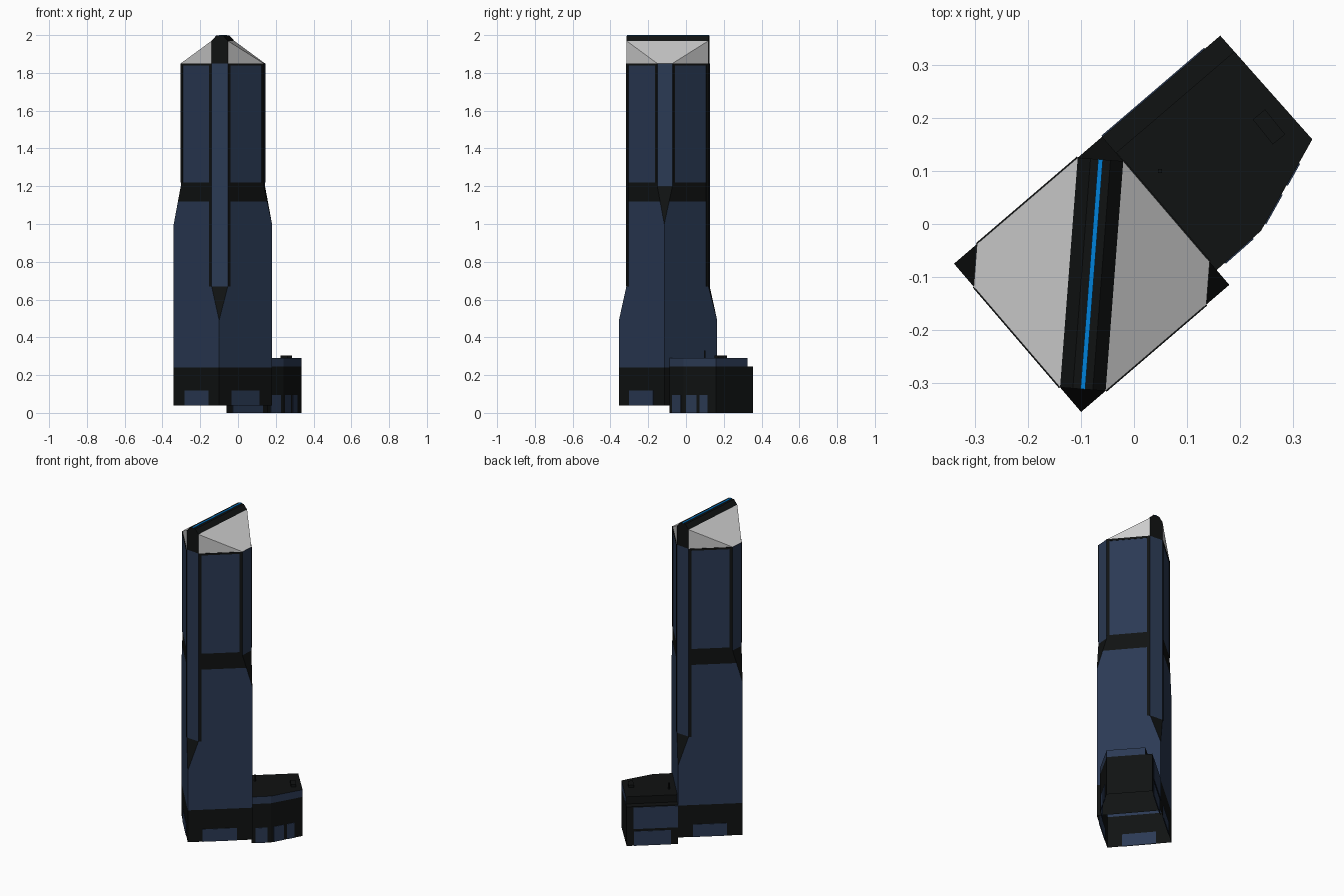
import bpy, bmesh
from math import radians
from mathutils import Matrix, Vector

if "Cube" in bpy.data.objects:
    bpy.data.objects.remove(bpy.data.objects["Cube"])


def material(name, rgb):
    m = bpy.data.materials.new(name)
    m.diffuse_color = (*rgb, 1)
    m.use_nodes = True
    m.node_tree.nodes["Principled BSDF"].inputs["Base Color"].default_value = m.diffuse_color
    return m


BLUE = material("blue_glass", (0.024, 0.042, 0.088))
DARK = material("dark_cladding", (0.005, 0.006, 0.006))
GLOW = material("light_strip", (0.0, 0.22, 0.7))
MATS = [BLUE, DARK]

H = 0.1845                      # half width of the tower
CUT_FB, CUT_LR = 0.061, 0.057   # corner cuts: front/back, left/right
TOWER = Matrix.Translation((-0.08, -0.095, 0)) @ Matrix.Rotation(radians(40.6), 4, 'Z')
CORNERS = [Vector(c) * H for c in ((-1, -1), (1, -1), (1, 1), (-1, 1))]


def finish(name, bm, mats, matrix=Matrix()):
    me = bpy.data.meshes.new(name)
    bm.to_mesh(me)
    bm.free()
    for m in mats:
        me.materials.append(m)
    ob = bpy.data.objects.new(name, me)
    ob.matrix_world = matrix
    bpy.context.collection.objects.link(ob)
    return ob


def panel(name, p, q, f0, f1, z0, z1, mat, matrix=Matrix(), thick=0.005):
    """Thin upright box along the wall p-q, between fractions f0 and f1."""
    p, q = Vector(p), Vector(q)
    a, b = p.lerp(q, f0), p.lerp(q, f1)
    d = (b - a).normalized()
    n = Vector((d.y, -d.x)) * thick / 2
    bm = bmesh.new()
    base = bm.faces.new([bm.verts.new((*v, z0)) for v in (a + n, b + n, b - n, a - n)])
    top = bmesh.ops.extrude_face_region(bm, geom=[base])['geom']
    bmesh.ops.translate(bm, vec=(0, 0, z1 - z0),
                        verts=[v for v in top if isinstance(v, bmesh.types.BMVert)])
    bmesh.ops.recalc_face_normals(bm, faces=bm.faces)
    return finish(name, bm, [mat], matrix)


def ring(z):
    """Tower section at height z: a square whose corners are cut higher up."""
    fb = CUT_FB * min(max((z - 0.49) / 0.18, 0), 1)
    lr = CUT_LR * min(max((z - 1.0) / 0.2, 0), 1)
    pts = []
    for k, c in enumerate(CORNERS):
        cut = lr if k % 2 else fb
        for other in (CORNERS[k - 1], CORNERS[(k + 1) % 4]):
            pts.append((*(c + (other - c).normalized() * cut), z))
    return pts


# Tower shaft, lofted and coloured by band
bm = bmesh.new()
levels = [0.04, 0.24, 0.49, 0.67, 1.0, 1.12, 1.2, 1.22, 1.85]
rings = [[bm.verts.new(p) for p in ring(z)] for z in levels]
for i in range(len(levels) - 1):
    lo, hi, z = rings[i], rings[i + 1], levels[i]
    for j in range(8):
        n = (j + 1) % 8
        f = bm.faces.new((lo[j], lo[n], hi[n], hi[j]))
        if j % 2:
            dark = z < 0.2 or 1.11 < z < 1.21
        else:
            dark = z < (0.6 if j % 4 == 0 else 1.19)
        f.material_index = int(dark)
bmesh.ops.remove_doubles(bm, verts=bm.verts, dist=1e-4)
bmesh.ops.dissolve_degenerate(bm, edges=bm.edges, dist=1e-4)
finish("tower_shaft", bm, MATS, TOWER)

# Frames and ground windows on the four tower faces
for k in range(4):
    a, b = CORNERS[k], CORNERS[(k + 1) % 4]
    if k % 2:
        a, b = b, a             # a is always the front/back corner
    f, g, w = CUT_FB / (2 * H), 1 - CUT_LR / (2 * H), 0.045
    panel("long_frame", a, b, f, f + w, 0.67, 1.85, DARK, TOWER)
    panel("short_frame", a, b, g - w, g, 1.22, 1.85, DARK, TOWER)
    panel("top_frame", a, b, f, g, 1.838, 1.85, DARK, TOWER)
    if k != 1:
        panel("tower_window", a, b, 0.23, 0.76, 0.04, 0.118, BLUE, TOWER)

# Crown: grey sloping roof on both sides of the ridge
oct_ = [Vector(p) for p in ring(1.85)]
up = Vector((0, 0, 0.12))
bm = bmesh.new()
for s in (0, 4):
    # front/back cut end, two neighbouring side-corner points, opposite cut end
    a, l0, l1, b = (oct_[(s + i) % 8] for i in (1, 2, 3, 4))
    va, vb, v0, v1, ta, tb = (bm.verts.new(p) for p in (a, b, l0, l1, a + up, b + up))
    bm.faces.new((va, v0, ta))
    bm.faces.new((v1, vb, tb))
    bm.faces.new((ta, v0, v1, tb))
finish("crown_roof", bm, [], TOWER)

# Dark ridge beam over the crown
bm = bmesh.new()
ends = []
for p, q in ((oct_[0], oct_[1]), (oct_[5], oct_[4])):
    top = Vector((0, 0, 0.147))
    prof = [p, q, q + up, p.lerp(q, 0.72) + top, p.lerp(q, 0.28) + top, p + up]
    ends.append([bm.verts.new(v) for v in prof])
bm.faces.new(ends[0])
bm.faces.new(ends[1][::-1])
for j in range(6):
    n = (j + 1) % 6
    bm.faces.new((ends[0][j], ends[1][j], ends[1][n], ends[0][n]))
bmesh.ops.recalc_face_normals(bm, faces=bm.faces)
finish("ridge_beam", bm, [DARK], TOWER)
panel("ridge_light", oct_[0].lerp(oct_[1], 0.5).xy, oct_[4].lerp(oct_[5], 0.5).xy,
      0, 1, 1.995, 2.0, GLOW, TOWER, 0.009)


# Annex: open on the tower side and underneath
def annex(name, pts, z0, z1, mats, wall_index):
    bm = bmesh.new()
    lo = [bm.verts.new((*p, z0)) for p in pts]
    hi = [bm.verts.new((*p, z1)) for p in pts]
    for i, idx in enumerate(wall_index):
        f = bm.faces.new((lo[i + 1], lo[i], hi[i], hi[i + 1]))
        f.material_index = idx
    f = bm.faces.new(hi[::-1])
    f.material_index = 1
    finish(name, bm, mats)


B, C, D, E, G = (-0.06, 0.165), (0.163, 0.356), (0.337, 0.16), (0.24, -0.013), (0.155, -0.088)
annex("annex_base", [B, C, D, E, G], 0, 0.245, MATS, (1, 1, 1, 1))
inset = Vector((0.0265, -0.03))
annex("annex_upper_tier", [Vector(B) + inset, Vector(C) + inset, D, E, G],
      0.245, 0.29, MATS, (1, 0, 0, 0))

# Annex windows
panel("annex_side_window", B, C, 0.14, 0.86, 0, 0.09, BLUE)
panel("annex_side_glass", B, C, 0.0, 0.87, 0.105, 0.24, BLUE)
panel("annex_front_window", G, E, 0.2, 0.82, 0, 0.095, BLUE)
panel("annex_corner_window", E, D, 0.08, 0.4, 0, 0.095, BLUE)
panel("annex_corner_window", E, D, 0.5, 0.74, 0, 0.095, BLUE)

# Roof plant box and mast
panel("roof_box", (0.236, 0.207), (0.274, 0.16), 0, 1, 0.29, 0.305, DARK, thick=0.03)
panel("roof_mast", (0.045, 0.1), (0.053, 0.1), 0, 1, 0.29, 0.33, DARK, thick=0.008)
